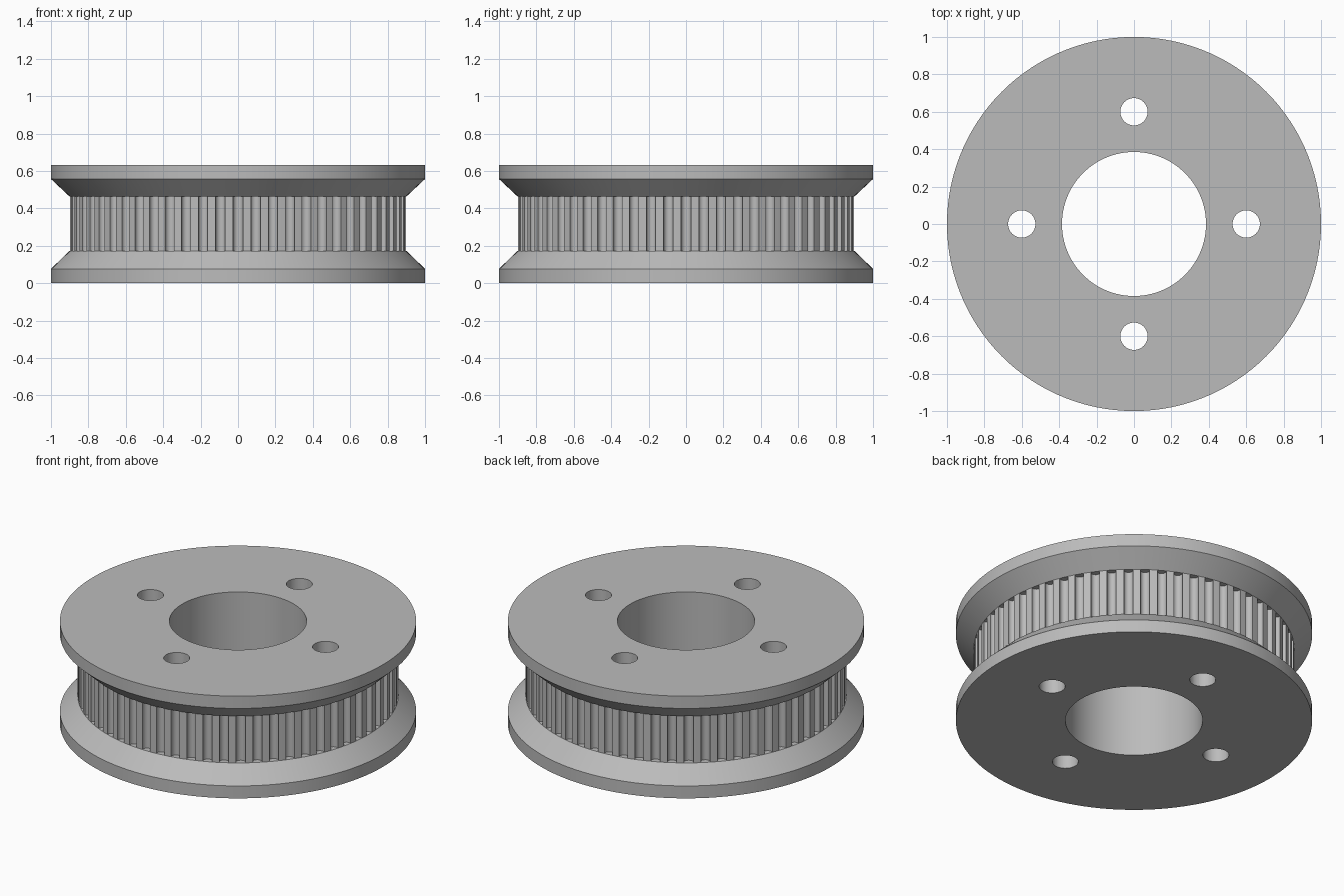
import bpy, bmesh, math
from mathutils import Matrix, Vector

cube = bpy.data.objects.get("Cube")
if cube:
    bpy.data.objects.remove(cube, do_unlink=True)

TEETH = 60
HEIGHT = 0.633
TOOTH_LOW, TOOTH_HIGH = 0.173, 0.463
RIM, TOOTH_R, BORE = 1.0, 0.9, 0.385

# Material
metal = bpy.data.materials.new("brushed grey metal")
metal.use_nodes = True
grey = (0.5, 0.5, 0.5, 1)
metal.diffuse_color = grey
metal.node_tree.nodes["Principled BSDF"].inputs["Base Color"].default_value = grey


def make_object(name, bm):
    bmesh.ops.recalc_face_normals(bm, faces=bm.faces)
    mesh = bpy.data.meshes.new(name)
    bm.to_mesh(mesh)
    bm.free()
    mesh.materials.append(metal)
    obj = bpy.data.objects.new(name, mesh)
    bpy.context.collection.objects.link(obj)
    return obj


def add_rods(bm, count, distance, radius, low, high, sides):
    """Ring of upright rods, the first one at the front."""
    for i in range(count):
        angle = 2 * math.pi * i / count - math.pi / 2
        place = Matrix.Rotation(angle, 4, "Z") @ Matrix.Translation((distance, 0, (low + high) / 2))
        bmesh.ops.create_cone(bm, cap_ends=True, segments=sides, radius1=radius,
                              radius2=radius, depth=high - low, matrix=place)


# Pulley body: flanges, sloped shoulders, tooth band and bore turned as one
profile = [(BORE, 0), (RIM, 0), (RIM, 0.077), (TOOTH_R, TOOTH_LOW),
           (TOOTH_R, TOOTH_HIGH), (RIM, 0.557), (RIM, HEIGHT), (BORE, HEIGHT)]
bm = bmesh.new()
verts = [bm.verts.new((r, 0, z)) for r, z in profile]
edges = [bm.edges.new((v, verts[(i + 1) % len(verts)])) for i, v in enumerate(verts)]
bmesh.ops.spin(bm, geom=verts + edges, cent=Vector(), axis=Vector((0, 0, 1)),
               angle=2 * math.pi, steps=TEETH * 2)
bmesh.ops.remove_doubles(bm, verts=bm.verts, dist=0.0001)
pulley = make_object("timing_pulley", bm)

# Cutter: rounded belt grooves and four bolt holes
bm = bmesh.new()
add_rods(bm, TEETH, 0.891, 0.027, TOOTH_LOW, TOOTH_HIGH, 20)
add_rods(bm, 4, 0.6, 0.073, -0.1, HEIGHT + 0.1, 48)
cutter = make_object("groove_and_hole_cutter", bm)
cutter.hide_render = True

cut = pulley.modifiers.new("cut grooves and holes", "BOOLEAN")
cut.operation = "DIFFERENCE"
cut.solver = "EXACT"
cut.object = cutter

# Apply the cut and keep hard edges crisp
bpy.ops.object.select_all(action="DESELECT")
pulley.select_set(True)
bpy.context.view_layer.objects.active = pulley
bpy.ops.object.modifier_apply(modifier=cut.name)
bpy.data.objects.remove(cutter, do_unlink=True)
bpy.ops.object.shade_smooth_by_angle(angle=math.radians(30))
